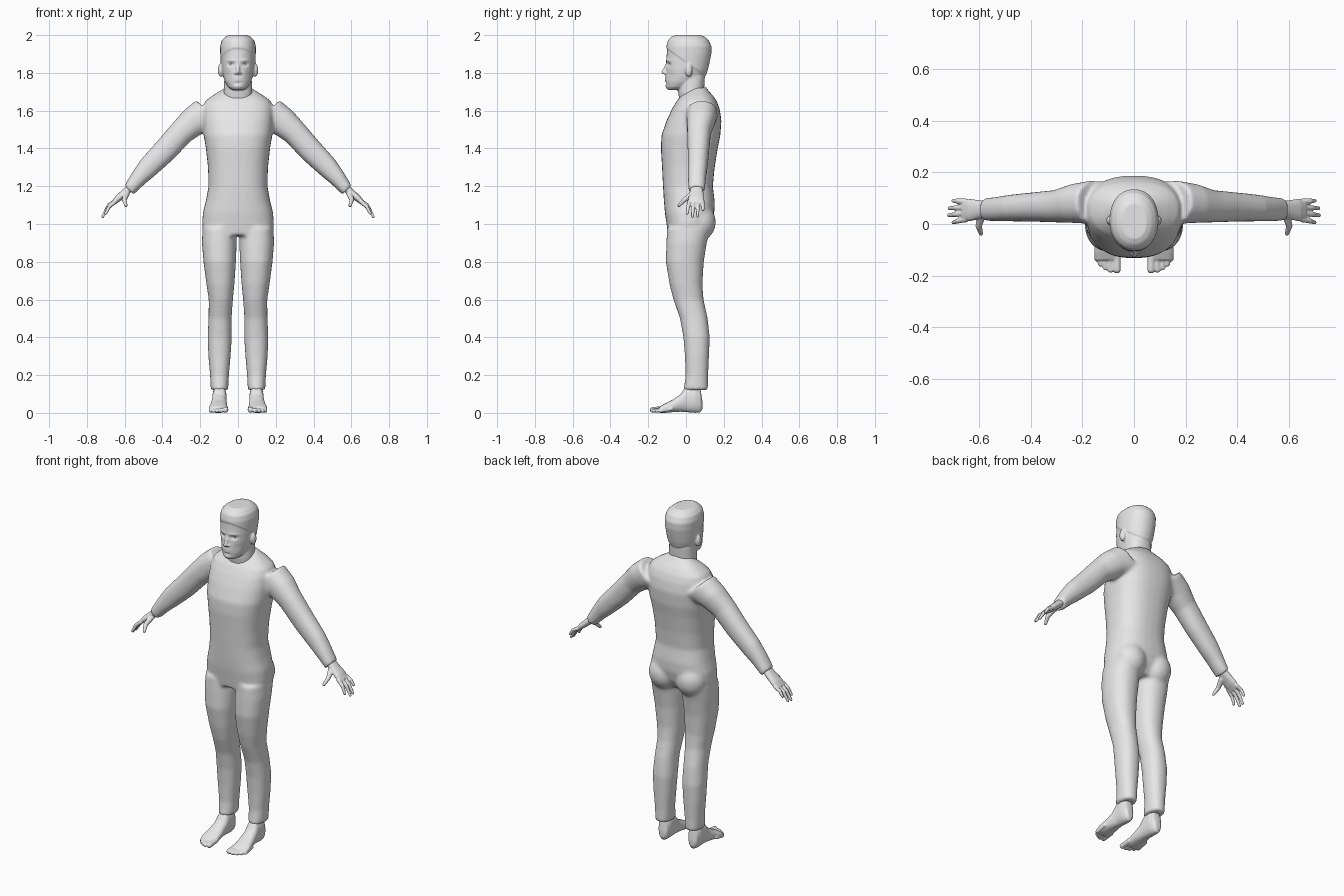
import bpy
import bmesh
import math
from mathutils import Matrix, Vector

cube = bpy.data.objects.get("Cube")
if cube:
    bpy.data.objects.remove(cube, do_unlink=True)

grey = bpy.data.materials.new("plain_grey")
grey.use_nodes = True
grey.diffuse_color = (0.8, 0.8, 0.8, 1)
for node in grey.node_tree.nodes:
    if node.type == 'BSDF_PRINCIPLED':
        node.inputs["Base Color"].default_value = grey.diffuse_color

X, Y, Z = Vector((1, 0, 0)), Vector((0, 1, 0)), Vector((0, 0, 1))
ARM_UP = Vector((1, 0, 1)).normalized()


def loft(bm, sections, u, w, squareness=0.9, sides=32):
    """Closed skin through rounded rings; each section is (centre, half size on u, half size on w)."""
    def soft(value):
        return math.copysign(abs(value) ** squareness, value)

    rings = []
    for centre, half_u, half_w in sections:
        angles = [math.tau * i / sides for i in range(sides)]
        rings.append([bm.verts.new(centre + u * half_u * soft(math.cos(a))
                                   + w * half_w * soft(math.sin(a))) for a in angles])
    for low, high in zip(rings, rings[1:]):
        for i in range(sides):
            j = (i + 1) % sides
            bm.faces.new((low[i], low[j], high[j], high[i]))
    bm.faces.new(rings[0][::-1])
    bm.faces.new(rings[-1])


def upright(bm, rows, squareness=0.9):
    """Rows of height, centre x, half width, front y, back y."""
    loft(bm, [(Vector((x, (front + back) / 2, z)), half, (back - front) / 2)
              for z, x, half, front, back in rows], X, Y, squareness)


def along_arm(bm, rows):
    """Rows of centre x, y, z, half depth, half thickness."""
    loft(bm, [(Vector((x, y, z)), depth, thick)
              for x, y, z, depth, thick in rows], Y, ARM_UP)


def ball(bm, centre, size, detail=3):
    matrix = Matrix.Translation(centre) @ Matrix.Diagonal((*size, 1))
    bmesh.ops.create_icosphere(bm, subdivisions=detail, radius=1, matrix=matrix)


def beads(bm, points, radii, steps=6):
    """Tapered round limb made of closely spaced balls."""
    points = [Vector(p) for p in points]
    for k in range(len(points) - 1):
        for i in range(steps + 1):
            t = i / steps
            radius = radii[k] + (radii[k + 1] - radii[k]) * t
            ball(bm, points[k].lerp(points[k + 1], t), (radius, radius, radius), 2)


def mirror(bm):
    copy = bmesh.ops.duplicate(bm, geom=bm.verts[:] + bm.edges[:] + bm.faces[:])
    for item in copy["geom"]:
        if isinstance(item, bmesh.types.BMVert):
            item.co.x *= -1


def finish(name, bm, voxel=None, smoothing=0):
    """Fuse overlapping volumes into one smooth skin."""
    bmesh.ops.recalc_face_normals(bm, faces=bm.faces[:])
    mesh = bpy.data.meshes.new(name)
    bm.to_mesh(mesh)
    bm.free()
    obj = bpy.data.objects.new(name, mesh)
    bpy.context.collection.objects.link(obj)
    bpy.ops.object.select_all(action='DESELECT')
    bpy.context.view_layer.objects.active = obj
    obj.select_set(True)
    if voxel:
        remesh = obj.modifiers.new("fuse", 'REMESH')
        remesh.mode = 'VOXEL'
        remesh.voxel_size = voxel
        relax = obj.modifiers.new("relax", 'SMOOTH')
        relax.factor = 0.5
        relax.iterations = smoothing
        for modifier in ("fuse", "relax"):
            bpy.ops.object.modifier_apply(modifier=modifier)
    obj.data.materials.clear()
    obj.data.materials.append(grey)
    bpy.ops.object.shade_smooth()
    return obj


def add_right_copy(obj, name):
    mesh = obj.data.copy()
    mesh.transform(Matrix.Scale(-1, 4, X))
    mesh.flip_normals()
    bpy.context.collection.objects.link(bpy.data.objects.new(name, mesh))


# Suit: one leg, buttock and sleeve, mirrored, then trunk and collar
bm = bmesh.new()
upright(bm, [(.12, .098, .046, -.013, .117), (.2, .098, .05, -.002, .117), (.3, .098, .059, -.006, .122),
             (.4, .097, .064, -.014, .126), (.5, .095, .061, -.032, .115), (.6, .091, .064, -.067, .093),
             (.68, .093, .074, -.087, .087), (.8, .097, .086, -.107, .094), (.9, .099, .092, -.104, .11),
             (.98, .1, .088, -.1, .13)])
ball(bm, (.088, .07, 1.01), (.09, .088, .1))
along_arm(bm, [(.15, .085, 1.585, .085, .1), (.23, .08, 1.545, .076, .08), (.3, .069, 1.485, .063, .067),
               (.387, .066, 1.388, .057, .064), (.475, .062, 1.3, .052, .057),
               (.525, .058, 1.245, .048, .046), (.577, .056, 1.18, .044, .034)])
mirror(bm)
upright(bm, [(.94, 0, .17, -.095, .1), (1, 0, .19, -.103, .135), (1.06, 0, .186, -.112, .15),
             (1.12, 0, .171, -.117, .152), (1.2, 0, .156, -.122, .142), (1.3, 0, .159, -.127, .152),
             (1.4, 0, .17, -.133, .168), (1.47, 0, .182, -.13, .182), (1.55, 0, .188, -.102, .188),
             (1.61, 0, .187, -.074, .178), (1.65, 0, .175, -.05, .163), (1.68, 0, .135, -.025, .143),
             (1.72, 0, .072, .03, .105)], 0.82)
collar = [(.083 * math.cos(a), .03 + .07 * math.sin(a), 1.683 + .035 * math.sin(a))
          for a in (math.tau * i / 24 for i in range(25))]
beads(bm, collar, [.012] * len(collar), 2)
finish("suit", bm, .009, 8)

# Head with neck, ears and nose
bm = bmesh.new()
ball(bm, (.092, .014, 1.815), (.015, .02, .036))
ball(bm, (.012, -.108, 1.799), (.008, .01, .007))
mirror(bm)
upright(bm, [(1.62, 0, .08, -.03, .1), (1.7, 0, .076, -.042, .095), (1.78, 0, .072, -.04, .1)])
upright(bm, [(1.71, 0, .03, -.096, -.03), (1.725, 0, .052, -.104, .02), (1.75, 0, .068, -.107, .07),
             (1.78, 0, .078, -.108, .1), (1.82, 0, .085, -.105, .113), (1.86, 0, .088, -.105, .122),
             (1.9, 0, .09, -.102, .13), (1.94, 0, .091, -.1, .131), (1.97, 0, .083, -.093, .117),
             (1.987, 0, .066, -.077, .098), (1.999, 0, .042, -.05, .07)], 0.93)
beads(bm, [(0, -.098, 1.85), (0, -.12, 1.803)], [.008, .011])
head = finish("head", bm, .005, 3)

# Face relief: centre x, z, spread x, z, push in y
relief = [(.036, 1.845, .017, .01, .012), (.036, 1.866, .024, .006, -.004), (.0, 1.766, .022, .01, -.006),
          (.0, 1.766, .02, .003, .006), (.0, 1.745, .02, .006, .003), (.0, 1.727, .02, .012, -.005),
          (.055, 1.785, .018, .02, .004)]
bm = bmesh.new()
bm.from_mesh(head.data)
for vert in bm.verts:
    x, y, z = vert.co
    push = 0
    if y < -.03:
        for cx, cz, sx, sz, depth in relief:
            push += depth * math.exp(-((abs(x) - cx) / sx) ** 2 - ((z - cz) / sz) ** 2)
    # Short hair stands slightly proud of the skin behind a sloping hairline
    hairline = 1.925 - (y + .1) * .72
    cover = min(max((z - hairline) / .008, 0), 1)
    if abs(x) > .092 and z < 1.86:
        cover = 0
    vert.co += vert.normal * .004 * cover
    vert.co.y += push
    vert.co.z = min(vert.co.z, 2)
bm.to_mesh(head.data)
bm.free()

# Eyeballs
for side, label in ((1, "left_eye"), (-1, "right_eye")):
    bm = bmesh.new()
    ball(bm, (side * .035, -.075, 1.845), (.013, .012, .011))
    finish(label, bm)

# Hands: palm, four bent fingers and a thumb
bm = bmesh.new()
along_arm(bm, [(.55, .056, 1.21, .03, .022), (.6, .056, 1.165, .036, .02),
               (.635, .054, 1.135, .043, .018), (.662, .052, 1.11, .041, .012)])
tips = [(.7, .006, 1.056), (.717, .034, 1.039), (.715, .061, 1.042), (.7, .09, 1.075)]
for i, tip in enumerate(tips):
    base = Vector((.652, .018 + .023 * i, 1.118))
    knuckle = base.lerp(Vector(tip), .5) + ARM_UP * .008
    beads(bm, [base, knuckle, tip], [.012, .0105, .008])
beads(bm, [(.59, .035, 1.16), (.602, -.008, 1.128), (.593, -.037, 1.098)], [.017, .013, .009])
add_right_copy(finish("left_hand", bm, .0035, 2), "right_hand")

# Feet: heel to ball rows of y, centre x, half width, bottom and top, then toes
bm = bmesh.new()
rows = [(.087, .098, .016, .02, .06), (.076, .098, .03, .002, .13), (.05, .098, .038, 0, .15),
        (0, .098, .038, .004, .14), (-.03, .1, .04, .006, .098), (-.07, .102, .045, .004, .07),
        (-.11, .105, .05, 0, .05), (-.14, .104, .047, 0, .034)]
loft(bm, [(Vector((x, y, (low + high) / 2)), half, (high - low) / 2)
          for y, x, half, low, high in rows], X, Z)
toes = [(.066, -.176, .016), (.091, -.178, .012), (.111, -.169, .011), (.13, -.155, .011), (.145, -.136, .01)]
for x, y, radius in toes:
    beads(bm, [(x, y + .06, .022), (x, y, radius)], [radius, radius])
add_right_copy(finish("left_foot", bm, .0045, 3), "right_foot")
